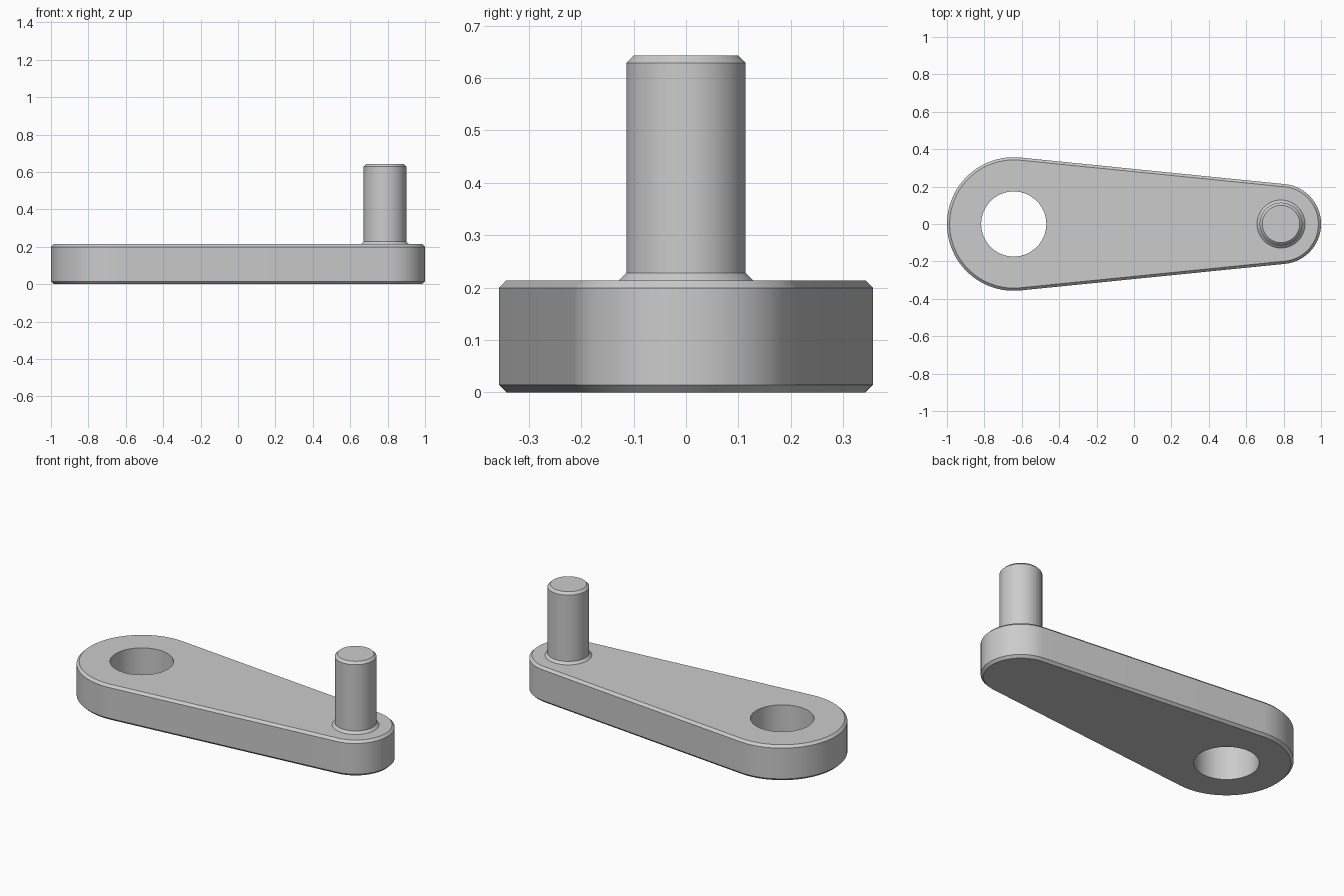
import bpy, bmesh
from math import pi, asin, cos, sin, radians

if "Cube" in bpy.data.objects:
    bpy.data.objects.remove(bpy.data.objects["Cube"])

BIG_X, BIG_R = -0.643, 0.357      # wide end of the arm
SMALL_X, SMALL_R = 0.786, 0.214   # narrow end, carries the pin
HOLE_R, PIN_R = 0.174, 0.114
THICK, TOP, CH = 0.214, 0.643, 0.0143
SEG = 96


def arc(cx, r, a0, a1, n):
    return [(cx + r * cos(a0 + (a1 - a0) * i / n),
             r * sin(a0 + (a1 - a0) * i / n)) for i in range(n + 1)]


def circle(cx, r):
    return arc(cx, r, 0, 2 * pi, SEG)[:-1]


def arm_outline(inset):
    # two arcs joined by their common tangents
    t = pi / 2 - asin((BIG_R - SMALL_R) / (SMALL_X - BIG_X))
    return (arc(SMALL_X, SMALL_R - inset, -t, t, SEG // 2)
            + arc(BIG_X, BIG_R - inset, t, 2 * pi - t, SEG // 2))


def loft(bm, sections):
    # join a stack of (outline, z) loops with quads; returns the vertex loops
    loops = [[bm.verts.new((x, y, z)) for x, y in pts] for pts, z in sections]
    for a, b in zip(loops, loops[1:]):
        n = len(a)
        for i in range(n):
            j = (i + 1) % n
            bm.faces.new((a[i], a[j], b[j], b[i]))
    return loops


def loop_edges(bm, loop):
    return [bm.edges.get((loop[i - 1], loop[i])) for i in range(len(loop))]


def finish(bm, name):
    bmesh.ops.recalc_face_normals(bm, faces=bm.faces[:])
    mesh = bpy.data.meshes.new(name)
    bm.to_mesh(mesh)
    bm.free()
    ob = bpy.data.objects.new(name, mesh)
    bpy.context.collection.objects.link(ob)
    bpy.ops.object.select_all(action='DESELECT')
    ob.select_set(True)
    bpy.context.view_layer.objects.active = ob
    bpy.ops.object.shade_smooth_by_angle(angle=radians(30))
    return ob


# tapered arm, chamfered rim, plain through hole
bm = bmesh.new()
rim = loft(bm, [(arm_outline(CH), 0), (arm_outline(0), CH),
                (arm_outline(0), THICK - CH), (arm_outline(CH), THICK)])
hole = loft(bm, [(circle(BIG_X, HOLE_R), 0), (circle(BIG_X, HOLE_R), THICK)])
for k, nz in ((0, -1), (-1, 1)):
    bmesh.ops.triangle_fill(bm, use_beauty=True, normal=(0, 0, nz),
                            edges=loop_edges(bm, rim[k]) + loop_edges(bm, hole[k]))
finish(bm, "crank_arm")

# handle pin with flared foot (set slightly into the arm) and chamfered tip
bm = bmesh.new()
pin = loft(bm, [(circle(SMALL_X, r), z) for r, z in (
    (PIN_R + CH, THICK - 0.005), (PIN_R + CH, THICK), (PIN_R, THICK + CH),
    (PIN_R, TOP - CH), (PIN_R - CH, TOP))])
bm.faces.new(pin[0])
bm.faces.new(pin[-1])
finish(bm, "handle_pin")
